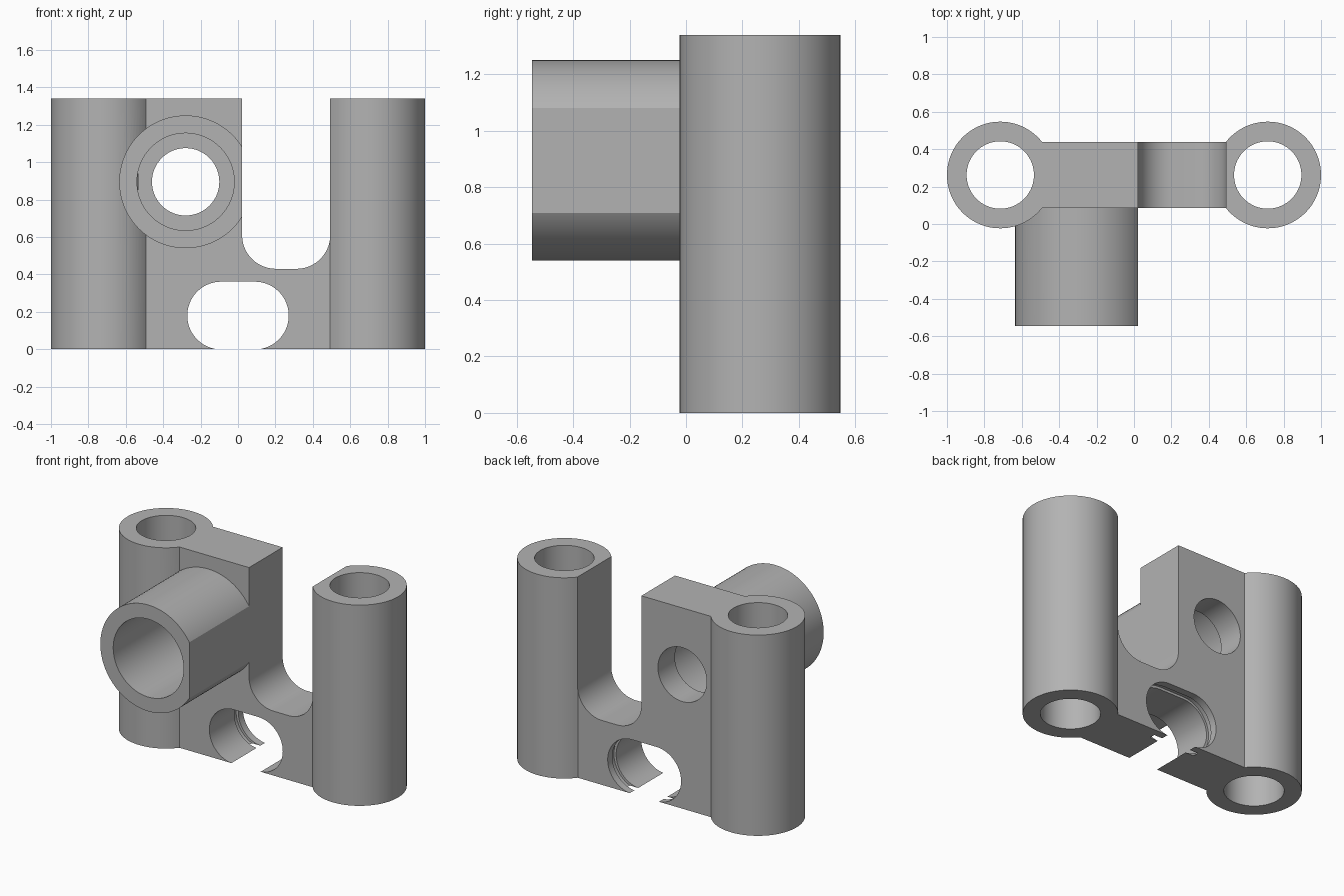
import bpy, bmesh
from math import sin, cos, asin, radians, degrees

cube = bpy.data.objects.get("Cube")
if cube:
    bpy.data.objects.remove(cube, do_unlink=True)

grey = bpy.data.materials.new("plain grey")
grey.use_nodes = True
COLOUR = (0.45, 0.45, 0.45, 1)
grey.diffuse_color = COLOUR
grey.node_tree.nodes["Principled BSDF"].inputs["Base Color"].default_value = COLOUR


def arc(cx, cy, r, start, end, steps=72):
    """Points along an arc, angles in degrees."""
    angles = [radians(start + (end - start) * i / steps) for i in range(steps + 1)]
    return [(cx + r * cos(a), cy + r * sin(a)) for a in angles]


def circle(cx, cy, r):
    return arc(cx, cy, r, 0, 360, 96)[:-1]


def stadium(cz, half, r):
    return arc(half, cz, r, -90, 90, 48) + arc(-half, cz, r, 90, 270, 48)


def prism(name, outline, axis, low, high):
    """Extrude a flat outline along z (x, y points) or along y (x, z points)."""
    bm = bmesh.new()
    place = (lambda a, b: (a, b, low)) if axis == "z" else (lambda a, b: (a, low, b))
    face = bm.faces.new([bm.verts.new(place(a, b)) for a, b in outline])
    extruded = bmesh.ops.extrude_face_region(bm, geom=[face])["geom"]
    offset = (0, 0, high - low) if axis == "z" else (0, high - low, 0)
    bmesh.ops.translate(bm, vec=offset,
                        verts=[v for v in extruded if isinstance(v, bmesh.types.BMVert)])
    bmesh.ops.recalc_face_normals(bm, faces=bm.faces)
    mesh = bpy.data.meshes.new(name)
    bm.to_mesh(mesh)
    bm.free()
    mesh.materials.append(grey)
    obj = bpy.data.objects.new(name, mesh)
    bpy.context.collection.objects.link(obj)
    return obj


def combine(target, tool, operation):
    """Apply a boolean and discard the tool."""
    tool.hide_render = True
    mod = target.modifiers.new(tool.name, "BOOLEAN")
    mod.operation, mod.solver, mod.object = operation, "EXACT", tool
    bpy.context.view_layer.objects.active = target
    bpy.ops.object.modifier_apply(modifier=mod.name)
    bpy.data.objects.remove(tool, do_unlink=True)


HEIGHT, TUBE_X, TUBE_Y, TUBE_R, BORE_R = 1.34, 0.715, 0.262, 0.285, 0.18
PLATE_HALF = 0.177
BOSS_X, BOSS_Z = -0.28, 0.895

# Two upright tubes joined by a plate, drawn as one outline
join = degrees(asin(PLATE_HALF / TUBE_R))
outline = (arc(TUBE_X, TUBE_Y, TUBE_R, join - 180, 180 - join)
           + arc(-TUBE_X, TUBE_Y, TUBE_R, join, 360 - join))
bracket = prism("bracket", outline, "z", 0, HEIGHT)

# Round boss on the front
combine(bracket, prism("boss", circle(BOSS_X, BOSS_Z, 0.355), "y", -0.545, 0.22), "UNION")

# Upright bores
for side in (-1, 1):
    bore = prism("tube_bore", circle(side * TUBE_X, TUBE_Y, BORE_R), "z", -0.1, HEIGHT + 0.1)
    combine(bracket, bore, "DIFFERENCE")

# Rounded slot from the top, also trimming the flat side of the boss
slot = ([(0.022, 1.5)] + arc(0.202, 0.61, 0.18, 180, 270, 24)
        + arc(0.313, 0.61, 0.18, 270, 360, 24) + [(0.493, 1.5)])
combine(bracket, prism("top_slot", slot, "y", -0.7, 0.7), "DIFFERENCE")

# Stepped bore through the boss
combine(bracket, prism("boss_bore", circle(BOSS_X, BOSS_Z, 0.26), "y", -0.7, 0.26), "DIFFERENCE")
combine(bracket, prism("boss_hole", circle(BOSS_X, BOSS_Z, BORE_R), "y", 0.1, 0.7), "DIFFERENCE")

# Lower opening with a thin groove near the back
combine(bracket, prism("lower_opening", stadium(0.18, 0.09, 0.181), "y", -0.1, 0.7), "DIFFERENCE")
combine(bracket, prism("groove", stadium(0.18, 0.09, 0.197), "y", 0.35, 0.39), "DIFFERENCE")

bpy.ops.object.select_all(action="DESELECT")
bracket.select_set(True)
bpy.context.view_layer.objects.active = bracket
bpy.ops.object.shade_smooth_by_angle(angle=radians(25))
